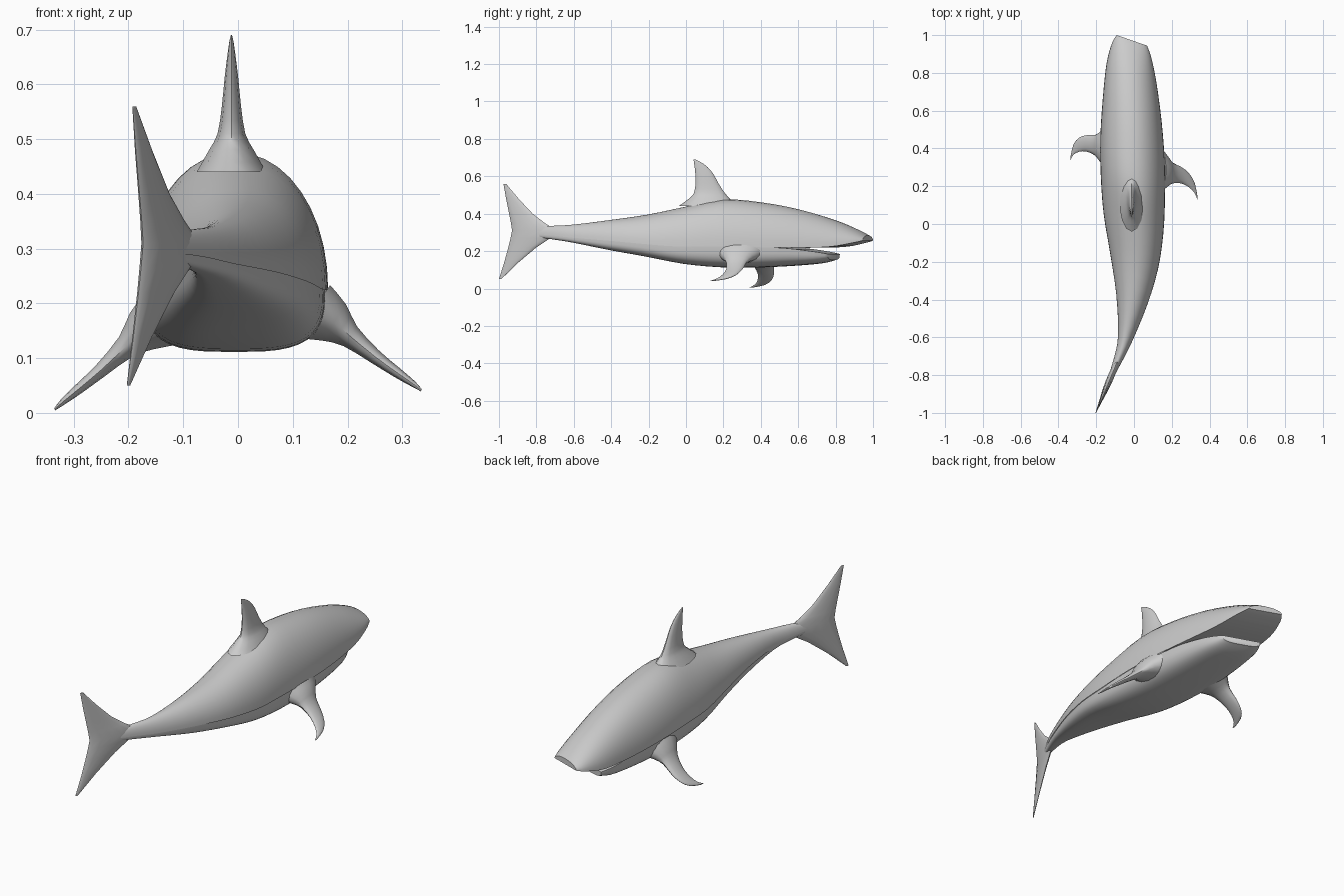
import bpy, bmesh, math
from mathutils import Vector

SHEAR = -0.35   # the swimming bend tilts every cross-section


def spow(v, e):
    return math.copysign(abs(v) ** e, v)


def spline(rows, steps):
    """Catmull-Rom resampling of a table of stations."""
    out = []
    for i in range(len(rows) - 1):
        p = [rows[max(0, min(len(rows) - 1, i + k))] for k in (-1, 0, 1, 2)]
        for s in range(steps):
            t = s / steps
            out.append([0.5 * (2 * b + (c - a) * t + (2 * a - 5 * b + 4 * c - d) * t * t
                               + (3 * b - a - 3 * c + d) * t ** 3)
                        for a, b, c, d in zip(*p)])
    out.append(list(rows[-1]))
    return out


def loft(name, rings, close=lambda i: True, caps=(True, True), angle=50):
    bm = bmesh.new()
    vs = [[bm.verts.new(p) for p in r] for r in rings]
    n = len(vs[0])
    for i in range(len(vs) - 1):
        for k in range(n if close(i) else n - 1):
            j = (k + 1) % n
            bm.faces.new((vs[i][k], vs[i][j], vs[i + 1][j], vs[i + 1][k]))
    if caps[0]:
        bm.faces.new(vs[0])
    if caps[1]:
        bm.faces.new(vs[-1])
    bmesh.ops.recalc_face_normals(bm, faces=bm.faces)
    me = bpy.data.meshes.new(name)
    bm.to_mesh(me)
    bm.free()
    ob = bpy.data.objects.new(name, me)
    bpy.context.collection.objects.link(ob)
    bpy.ops.object.select_all(action='DESELECT')
    ob.select_set(True)
    bpy.context.view_layer.objects.active = ob
    bpy.ops.object.shade_smooth_by_angle(angle=math.radians(angle))
    return ob


def half_ring(y, cx, hw, z_seam, z_end, power, n=20):
    """Half superellipse from the side seam to the back or belly line."""
    pts = []
    for k in range(n + 1):
        a = math.pi * k / n
        dx = hw * spow(math.cos(a), 2 / power)
        z = z_seam + (z_end - z_seam) * abs(math.sin(a)) ** (2 / power)
        pts.append(Vector((cx + dx, y + SHEAR * dx, z)))
    return pts


# Upper body: y, centre x, half width, top z, seam z
upper = spline([
    (-0.86, -0.145, 0.008, 0.325, 0.295), (-0.72, -0.085, 0.022, 0.335, 0.285),
    (-0.60, -0.045, 0.039, 0.342, 0.272), (-0.40, -0.012, 0.082, 0.367, 0.257),
    (-0.20, 0.0, 0.126, 0.396, 0.240), (0.0, -0.003, 0.158, 0.438, 0.225),
    (0.20, -0.006, 0.170, 0.476, 0.225), (0.40, -0.008, 0.170, 0.461, 0.222),
    (0.60, -0.010, 0.156, 0.424, 0.218), (0.80, -0.014, 0.132, 0.364, 0.222),
    (0.92, -0.013, 0.104, 0.313, 0.243), (0.972, -0.011, 0.080, 0.284, 0.256)], 3)
loft("upper_body", [half_ring(y, x, w, zs, zt, 2.05) for y, x, w, zt, zs in upper],
     close=lambda i: upper[i][0] > 0.45)

# Belly and lower jaw: y, centre x, half width, seam z, bottom z
lower = spline([
    (-0.80, -0.118, 0.012, 0.295, 0.275), (-0.72, -0.085, 0.020, 0.288, 0.264),
    (-0.60, -0.045, 0.036, 0.275, 0.245), (-0.40, -0.012, 0.078, 0.260, 0.205),
    (-0.20, 0.0, 0.121, 0.243, 0.170), (0.0, -0.003, 0.153, 0.228, 0.132),
    (0.20, -0.006, 0.165, 0.228, 0.113), (0.40, -0.008, 0.164, 0.224, 0.113),
    (0.58, -0.010, 0.148, 0.216, 0.122), (0.72, -0.012, 0.122, 0.198, 0.135),
    (0.79, -0.013, 0.092, 0.185, 0.153)], 3)
loft("belly_and_lower_jaw", [half_ring(y, x, w, zs, zb, 3.2) for y, x, w, zs, zb in lower],
     close=lambda i: lower[i][0] > 0.45)


def foil(y_lead, y_trail, half, n=14):
    """Fin section as (y, thickness) pairs."""
    c, r = (y_lead + y_trail) / 2, (y_lead - y_trail) / 2
    return [(c + r * math.cos(2 * math.pi * k / n), half * math.sin(2 * math.pi * k / n))
            for k in range(n)]


# Dorsal fin: z, leading y, trailing y, half thickness
dorsal = spline([(0.44, 0.27, -0.04, 0.065), (0.48, 0.235, 0.015, 0.042),
                 (0.51, 0.208, 0.042, 0.026), (0.56, 0.175, 0.051, 0.018),
                 (0.61, 0.148, 0.050, 0.013), (0.65, 0.115, 0.046, 0.008),
                 (0.678, 0.075, 0.042, 0.004), (0.69, 0.050, 0.039, 0.001)], 2)
loft("dorsal_fin", [[(-0.012 + t, y, z) for y, t in foil(a, b, h)] for z, a, b, h in dorsal])

# Tail fin: z, leading y, trailing y, half thickness, following the bend
tail = [(0.56, -0.962, -0.976, 0.002), (0.48, -0.895, -0.962, 0.007),
        (0.40, -0.820, -0.946, 0.011), (0.35, -0.755, -0.936, 0.015),
        (0.31, -0.690, -0.930, 0.019), (0.27, -0.725, -0.938, 0.017),
        (0.22, -0.800, -0.950, 0.013), (0.14, -0.895, -0.972, 0.008),
        (0.05, -0.988, -1.0, 0.002)]
loft("tail_fin", [[(-0.085 + 0.42 * (y + 0.72) + t, y, z) for y, t in foil(a, b, h)]
                  for z, a, b, h in tail], angle=60)

# Pectoral fins: x, centre z, leading y, trailing y, half thickness
pectoral = spline([(0.135, 0.185, 0.41, 0.165, 0.062), (0.175, 0.165, 0.36, 0.195, 0.042),
                   (0.205, 0.140, 0.325, 0.215, 0.023), (0.25, 0.103, 0.302, 0.215, 0.014),
                   (0.29, 0.074, 0.270, 0.195, 0.010), (0.32, 0.053, 0.220, 0.165, 0.006),
                   (0.335, 0.041, 0.150, 0.130, 0.002)], 2)
for side, label in ((1, "right"), (-1, "left")):
    rings = []
    for x, z, a, b, h in pectoral:
        dy, dz = (0, 0) if side > 0 else (0.13 + 0.48 * (x - 0.17), -0.015 - 0.12 * (x - 0.17))
        rings.append([(side * (x + 0.55 * t), y + dy, z + dz + 0.8 * t) for y, t in foil(a, b, h)])
    loft(label + "_pectoral_fin", rings)
